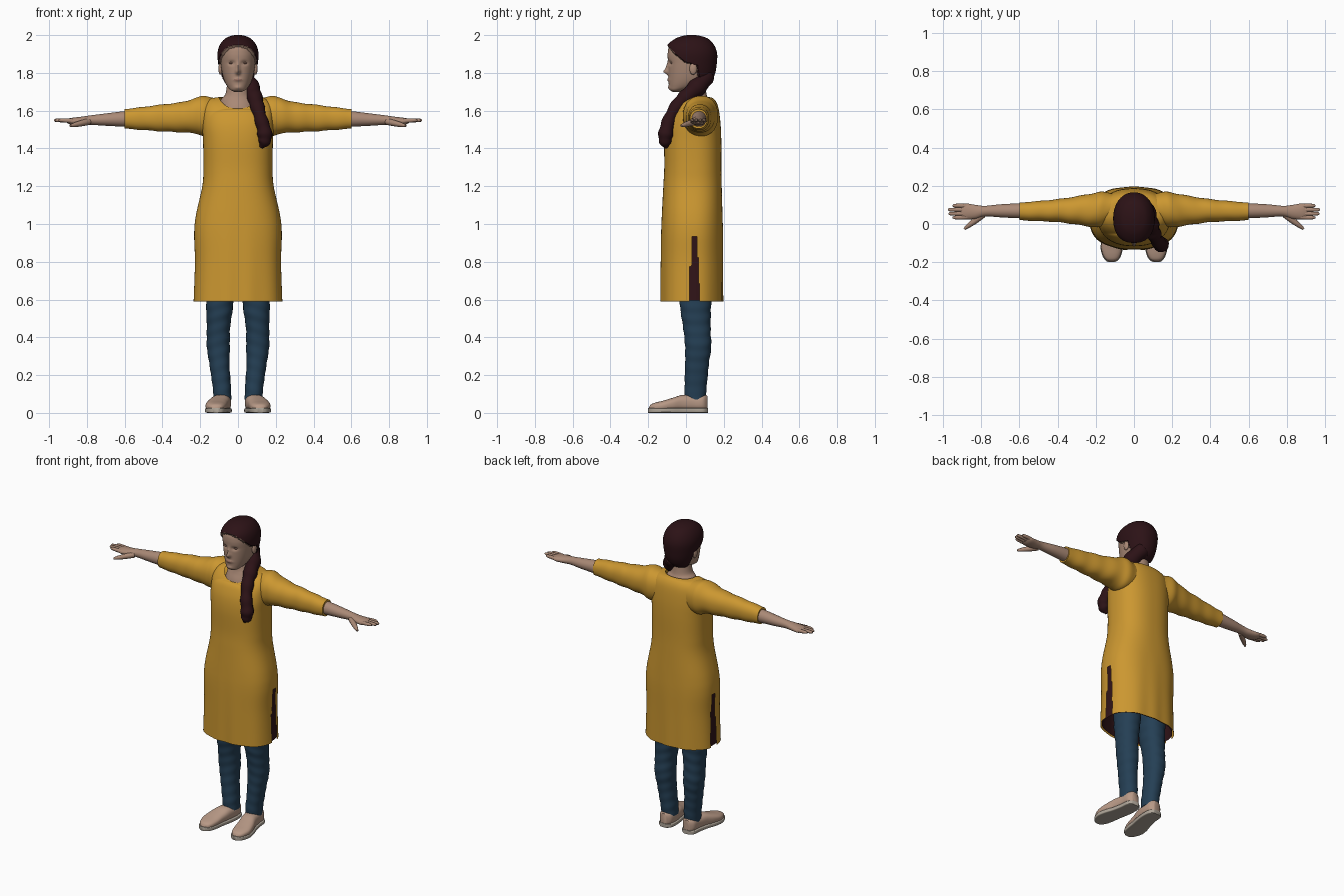
import bpy, bmesh, math
from mathutils import Vector

if "Cube" in bpy.data.objects:
    bpy.data.objects.remove(bpy.data.objects["Cube"])


def material(name, rgb):
    m = bpy.data.materials.new(name)
    m.use_nodes = True
    m.diffuse_color = (*rgb, 1)
    m.node_tree.nodes["Principled BSDF"].inputs["Base Color"].default_value = (*rgb, 1)
    return m


SKIN = material("skin", (.40, .25, .18))
LIPS = material("skin_shadow", (.30, .16, .12))
HAIR = material("dark_hair", (.025, .006, .008))
LINING = material("dark_lining", (.03, .007, .009))
YELLOW = material("mustard_cloth", (.60, .31, .03))
DENIM = material("blue_denim", (.018, .05, .09))
SHOE = material("beige_shoe", (.48, .32, .24))
SOLE = material("pale_sole", (.42, .37, .31))


def dense(rows, steps):
    """Smooth curve through rows of any length."""
    out = []
    for i in range(len(rows) - 1):
        a, b, c, d = (rows[max(0, min(len(rows) - 1, i + k))] for k in (-1, 0, 1, 2))
        for s in range(steps):
            t = s / steps
            out.append([q + .5 * t * (r - p + t * (2*p - 5*q + 4*r - w + t * (3*(q - r) + w - p)))
                        for p, q, r, w in zip(a, b, c, d)])
    return out + [list(rows[-1])]


def loft(name, rows, axis, mats, power=2.0, segs=48, steps=6, side=1, warp=None, rule=None, caps=True):
    """Skin rings of (position, low, high, low, high) along an axis."""
    bm = bmesh.new()
    rings = []
    for t, u0, u1, v0, v1 in dense(rows, steps):
        ring = []
        for k in range(segs):
            a = 2 * math.pi * k / segs
            c, s = math.cos(a), math.sin(a)
            u = (u0 + u1) / 2 + (u1 - u0) / 2 * math.copysign(abs(c) ** (2 / power), c)
            v = (v0 + v1) / 2 + (v1 - v0) / 2 * math.copysign(abs(s) ** (2 / power), s)
            p = Vector({"x": (t, u, v), "y": (u, t, v), "z": (u, v, t)}[axis])
            if warp:
                p = warp(p)
            ring.append(bm.verts.new((p.x * side, p.y, p.z)))
        rings.append(ring)
    for lo, hi in zip(rings, rings[1:]):
        for k in range(segs):
            j = (k + 1) % segs
            bm.faces.new((lo[k], lo[j], hi[j], hi[k]))
    if caps:
        bm.faces.new(rings[0])
        bm.faces.new(rings[-1])
    bmesh.ops.recalc_face_normals(bm, faces=bm.faces)
    if rule:
        gone = []
        for f in bm.faces:
            m = rule(f.calc_center_median())
            if m is None:
                gone.append(f)
            else:
                f.material_index = m
        bmesh.ops.delete(bm, geom=gone, context="FACES")
    mesh = bpy.data.meshes.new(name)
    bm.to_mesh(mesh)
    bm.free()
    for m in mats:
        mesh.materials.append(m)
    ob = bpy.data.objects.new(name, mesh)
    bpy.context.collection.objects.link(ob)
    return ob


def tube(name, pts, mat, steps=5, side=1, lump=0.0):
    """Round tube through points of (x, y, z, radius)."""
    cu = bpy.data.curves.new(name, "CURVE")
    cu.dimensions, cu.bevel_depth, cu.bevel_resolution, cu.use_fill_caps = "3D", 1, 4, True
    pts = dense(pts, steps)
    sp = cu.splines.new("POLY")
    sp.points.add(len(pts) - 1)
    sp.use_smooth = True
    for i, (q, (x, y, z, r)) in enumerate(zip(sp.points, pts)):
        q.co = (x * side, y, z, 1)
        q.radius = r * (1 + lump * math.sin(i * math.pi / 4))
    cu.materials.append(mat)
    bpy.context.collection.objects.link(bpy.data.objects.new(name, cu))


def ball(name, loc, scale, mat):
    bpy.ops.mesh.primitive_uv_sphere_add(segments=20, ring_count=12, radius=1, location=loc)
    ob = bpy.context.object
    ob.name, ob.scale = name, scale
    ob.data.materials.append(mat)


# Head with hair, coloured by the hairline
def is_hair(p):
    line = [(1.70, .08), (1.84, .055), (1.86, -.01), (1.90, -.055), (1.95, -.10)]
    if p.z >= 1.947:
        return True
    for (z0, y0), (z1, y1) in zip(line, line[1:]):
        if z0 <= p.z <= z1:
            return p.y > y0 + (y1 - y0) * (p.z - z0) / (z1 - z0)
    return False


def bump(p, x, z, sx, sz):
    return math.exp(-((p.x - x) / sx) ** 2 - ((p.z - z) / sz) ** 2)


def face_shape(p):
    if is_hair(p):
        return p + (p - Vector((0, .03, 1.87))).normalized() * .013
    if p.y < -.03:
        out = .022 * bump(p, 0, 1.806, .012, .014) + .012 * bump(p, 0, 1.83, .010, .025)
        out += .007 * bump(p, 0, 1.763, .022, .009) + .006 * bump(p, 0, 1.722, .02, .01)
        out -= sum(.010 * bump(p, x, 1.852, .017, .011) for x in (-.034, .034))
        p.y -= out
    return p


def face_colour(c):
    if is_hair(c):
        return 1
    lips = c.y < -.05 and abs(c.z - 1.763) < .008 * (1 - abs(c.x) / .028)
    return 2 if lips else 0


head = [(1.70, .02, -.07, -.03), (1.71, .04, -.085, 0), (1.73, .058, -.09, .07), (1.76, .073, -.092, .12),
        (1.80, .084, -.093, .142), (1.85, .092, -.094, .15), (1.90, .096, -.097, .152),
        (1.94, .086, -.088, .138), (1.97, .062, -.05, .11), (1.984, .03, -.01, .07), (1.988, .004, .025, .035)]
loft("head", [(z, -w, w, f, b) for z, w, f, b in head], "z", [SKIN, HAIR, LIPS],
     2.15, 128, 10, warp=face_shape, rule=face_colour)
neck = [(1.56, .13, -.06, .15), (1.62, .10, -.045, .13), (1.66, .09, -.028, .12),
        (1.69, .066, -.02, .108), (1.76, .056, -.01, .10)]
loft("neck", [(z, -w, w, f, b) for z, w, f, b in neck], "z", [SKIN])
tube("braid", [(.02, .11, 1.79, .045), (.06, .07, 1.735, .048), (.085, .01, 1.68, .042), (.10, -.04, 1.63, .038),
               (.12, -.085, 1.56, .034), (.14, -.105, 1.49, .039), (.14, -.11, 1.44, .034),
               (.122, -.105, 1.405, .01)], HAIR, 8, lump=.07)


# Long dress with slit sides
def drape(p):
    if p.z > 1.35:
        front = max(0, min(1, (.05 - p.y) / .1))
        p.z -= .06 * ((p.z - 1.35) / .32) ** 2 * front ** 2
    elif p.z < 1.1:
        a = math.atan2(p.y - .03, p.x)
        k = 1 + .028 * (1.1 - p.z) * math.sin(9 * a) * abs(math.sin(a))
        p.x, p.y = p.x * k, .03 + (p.y - .03) * k
    return p


def slit(c):
    return None if c.z < .93 and abs(c.y - .045) < .012 + .05 * (.93 - c.z) else 0


dress = [(.59, .235, -.135, .195), (.80, .228, -.134, .195), (.95, .232, -.132, .195), (1.05, .222, -.128, .193),
         (1.20, .189, -.12, .189), (1.30, .183, -.115, .187), (1.44, .185, -.115, .187), (1.54, .19, -.105, .182),
         (1.62, .183, -.085, .17), (1.66, .15, -.068, .15), (1.672, .10, -.05, .125)]
loft("dress", [(z, -w, w, f, b) for z, w, f, b in dress], "z", [YELLOW],
     2.4, 160, 8, warp=drape, rule=slit, caps=False)
loft("dress_lining", [(z + .004, .01 - w, w - .01, f + .01, b - .01) for z, w, f, b in dress[:6]], "z", [LINING],
     2.4, 96, 6, warp=drape, caps=False)


def wrinkle(p):
    k = 1 + .018 * math.sin(p.z * 95 + p.x * 30)
    return Vector((.1 + (p.x - .1) * k, .055 + (p.y - .055) * k, p.z))


def ruffle(p):
    k = 1 + .02 * math.sin(p.x * 60 + p.y * 25)
    return Vector((p.x, .07 + (p.y - .07) * k, 1.565 + (p.z - 1.565) * k))


sleeve = [(.10, .03, .16, 1.48, 1.66), (.17, -.015, .168, 1.465, 1.678), (.22, -.015, .16, 1.478, 1.668),
          (.30, -.003, .145, 1.485, 1.645), (.40, .01, .13, 1.49, 1.633), (.50, .015, .12, 1.497, 1.62),
          (.60, .02, .112, 1.505, 1.608)]
arm = [(.50, .03, .11, 1.51, 1.60), (.60, .03, .108, 1.515, 1.597), (.70, .035, .103, 1.52, 1.585),
       (.78, .04, .095, 1.525, 1.575), (.83, .027, .10, 1.523, 1.568), (.88, .024, .108, 1.525, 1.562),
       (.905, .032, .10, 1.535, 1.556)]
fingers = [("index_finger", .034, .95), ("middle_finger", .054, .97),
           ("ring_finger", .075, .974), ("little_finger", .096, .95)]
jeans = [(.07, .036, .13, -.008, .105), (.12, .036, .132, -.008, .108), (.25, .045, .15, -.005, .12),
         (.35, .043, .165, -.005, .133), (.45, .042, .165, -.015, .13), (.55, .028, .168, -.03, .132),
         (.70, .015, .17, -.04, .14), (.95, .004, .18, -.06, .15)]
shoe = [(-.196, .105, .13, .03), (-.185, .085, .148, .045), (-.16, .07, .163, .055), (-.12, .06, .172, .065),
        (-.07, .053, .163, .08), (-.02, .043, .146, .095), (.04, .036, .133, .096), (.09, .041, .127, .10),
        (.113, .062, .106, .09)]

# Limbs, clothes and features on both sides
for label, s in (("left", 1), ("right", -1)):
    loft(label + "_sleeve", sleeve, "x", [YELLOW], 2.2, side=s, steps=8, warp=ruffle)
    loft(label + "_arm", arm, "x", [SKIN], side=s)
    for name, y, tip in fingers:
        tube(f"{label}_{name}", [(.87, y * .9 + .006, 1.545, .012), (.91, y, 1.548, .011),
                                 (tip - .012, y, 1.549, .009), (tip, y, 1.549, .004)], SKIN, side=s)
    tube(label + "_thumb", [(.79, .05, 1.542, .018), (.83, .018, 1.533, .016), (.865, -.008, 1.525, .012),
                            (.888, -.026, 1.52, .006)], SKIN, side=s)
    loft(label + "_jeans_leg", jeans, "z", [DENIM], 2.2, side=s, steps=12, warp=wrinkle)
    loft(label + "_shoe", [(y, a, b, .008, h) for y, a, b, h in shoe], "y", [SHOE], 2.5, side=s)
    loft(label + "_shoe_sole", [(y * 1.02, a - .003, b + .003, 0, .026) for y, a, b, h in shoe],
         "y", [SOLE], 6, side=s)
    ball(label + "_ear", (s * .092, .038, 1.822), (.012, .02, .032), SKIN)
    ball(label + "_eye", (s * .034, -.073, 1.852), (.014, .009, .006), LIPS)

# Smooth shading with crisp cuffs and soles
bpy.ops.object.select_all(action="DESELECT")
for ob in bpy.context.scene.objects:
    if ob.type == "MESH":
        ob.select_set(True)
        bpy.context.view_layer.objects.active = ob
bpy.ops.object.shade_smooth_by_angle(angle=math.radians(50))
